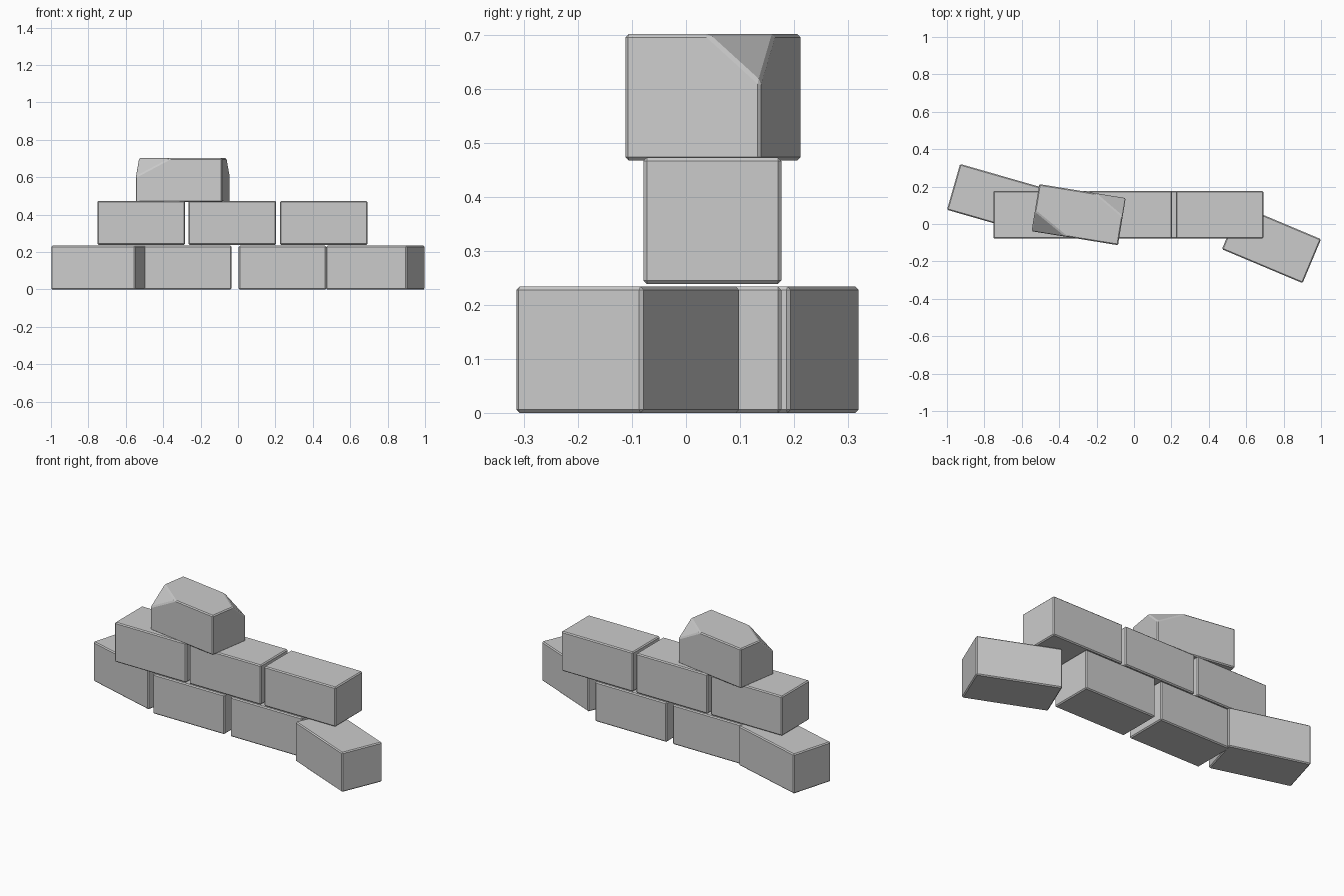
import bpy, bmesh, math
from mathutils import Vector

if "Cube" in bpy.data.objects:
    bpy.data.objects.remove(bpy.data.objects["Cube"])

L, W, H = 0.468, 0.255, 0.234   # common brick size
BEVEL = 0.006


def brick(name, x, y, z, angle=0.0, chips=()):
    """Bevelled brick; chips = (sx, sy, dx, dy, dz) top corners sliced off."""
    bm = bmesh.new()
    bmesh.ops.create_cube(bm, size=1)
    bmesh.ops.scale(bm, vec=(L, W, H), verts=bm.verts)
    for sx, sy, dx, dy, dz in chips:
        corner = Vector((sx * L / 2, sy * W / 2, H / 2))
        normal = Vector((sx / dx, sy / dy, 1 / dz)).normalized()
        point = corner - Vector((0, 0, dz))
        cut = bmesh.ops.bisect_plane(bm, geom=bm.verts[:] + bm.edges[:] + bm.faces[:],
                                     plane_co=point, plane_no=normal, clear_outer=True)
        rim = [e for e in cut["geom_cut"] if isinstance(e, bmesh.types.BMEdge)]
        bmesh.ops.contextual_create(bm, geom=rim)
    bmesh.ops.recalc_face_normals(bm, faces=bm.faces)
    mesh = bpy.data.meshes.new(name)
    bm.to_mesh(mesh)
    bm.free()
    ob = bpy.data.objects.new(name, mesh)
    bpy.context.collection.objects.link(ob)
    ob.location = (x, y, z + H / 2)
    ob.rotation_euler.z = math.radians(angle)
    mod = ob.modifiers.new("worn_edges", "BEVEL")
    mod.width = BEVEL
    mod.segments = 1
    mod.limit_method = 'ANGLE'
    mod.angle_limit = math.radians(20)
    return ob


ROW_Y = 0.049

# bottom course: two straight bricks between two turned end bricks
brick("bottom_brick_left_end", -0.740, 0.134, 0, -16)
brick("bottom_brick_left", -0.269, ROW_Y, 0)
brick("bottom_brick_right", 0.238, ROW_Y, 0)
brick("bottom_brick_right_end", 0.735, -0.108, 0, -22.8)

# middle course
for i in range(3):
    brick(f"middle_brick_{i + 1}", -0.518 + i * 0.488, ROW_Y, 0.239)

# chipped loose brick on top
brick("top_chipped_brick", -0.296, 0.050, 0.468, -9.2,
      chips=[(-1, -1, 0.19, 0.11, 0.10), (1, 1, 0.165, 0.10, 0.09)])
